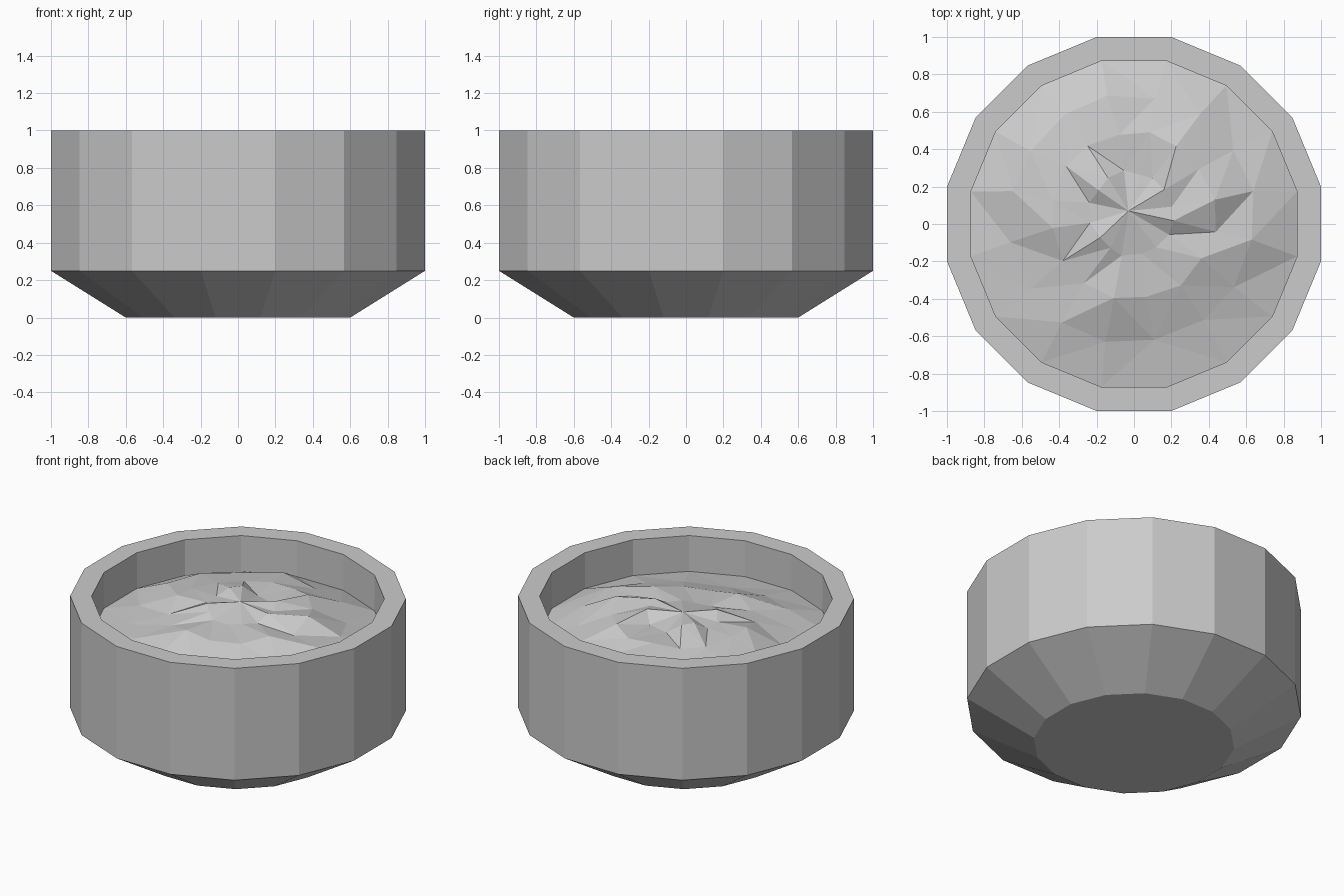
import bpy, bmesh, math, random

if "Cube" in bpy.data.objects:
    bpy.data.objects.remove(bpy.data.objects["Cube"])

SIDES = 16
FLAT = 1 / math.cos(math.pi / SIDES)   # apothem -> corner radius


def ring(bm, apothem, z):
    verts = []
    for i in range(SIDES):
        a = 2 * math.pi * (i + 0.5) / SIDES
        verts.append(bm.verts.new((apothem * FLAT * math.cos(a),
                                   apothem * FLAT * math.sin(a), z)))
    return verts


def bridge(bm, lower, upper):
    for i in range(SIDES):
        j = (i + 1) % SIDES
        bm.faces.new((lower[i], lower[j], upper[j], upper[i]))


def finish(bm, name):
    mesh = bpy.data.meshes.new(name)
    bm.to_mesh(mesh)
    bm.free()
    obj = bpy.data.objects.new(name, mesh)
    bpy.context.collection.objects.link(obj)
    return obj


# Bowl: sloped base, straight wall, flat rim, inner wall and floor
bm = bmesh.new()
profile = [(0.6, 0), (1, 0.25), (1, 1), (0.872, 1), (0.872, 0.70)]
rings = [ring(bm, r, z) for r, z in profile]
for lower, upper in zip(rings, rings[1:]):
    bridge(bm, lower, upper)
bm.faces.new(rings[0][::-1])
bm.faces.new(rings[-1])
finish(bm, "bowl")

# Filling: rough low-poly heap, highest in the middle
random.seed(7)
bm = bmesh.new()
heap = [(0.216, 0.915, 0.06), (0.432, 0.885, 0.05), (0.65, 0.835, 0.035)]
ridges = {(0, 1): 0.95, (1, 0): 0.94, (1, 2): 0.92, (2, 0): 0.84,
          (2, 6): 0.865, (1, 9): 0.86, (0, 12): 0.89, (0, 9): 0.94}
levels = []
for k, (r, z, shift) in enumerate(heap):
    level = ring(bm, r, z)
    for i, v in enumerate(level):
        v.co.x += random.uniform(-0.025, 0.01)
        v.co.y += shift + random.uniform(-0.015, 0.015)
        v.co.z = ridges.get((k, i), z + random.uniform(-0.035, 0.035))
    levels.append(level)
levels.append(ring(bm, 0.872, 0.76))
peak = bm.verts.new((-0.03, 0.07, 0.937))
for i in range(SIDES):
    bm.faces.new((peak, levels[0][i], levels[0][(i + 1) % SIDES]))
for inner, outer in zip(levels, levels[1:]):
    bridge(bm, outer, inner)
bmesh.ops.triangulate(bm, faces=bm.faces[:])
finish(bm, "filling")
